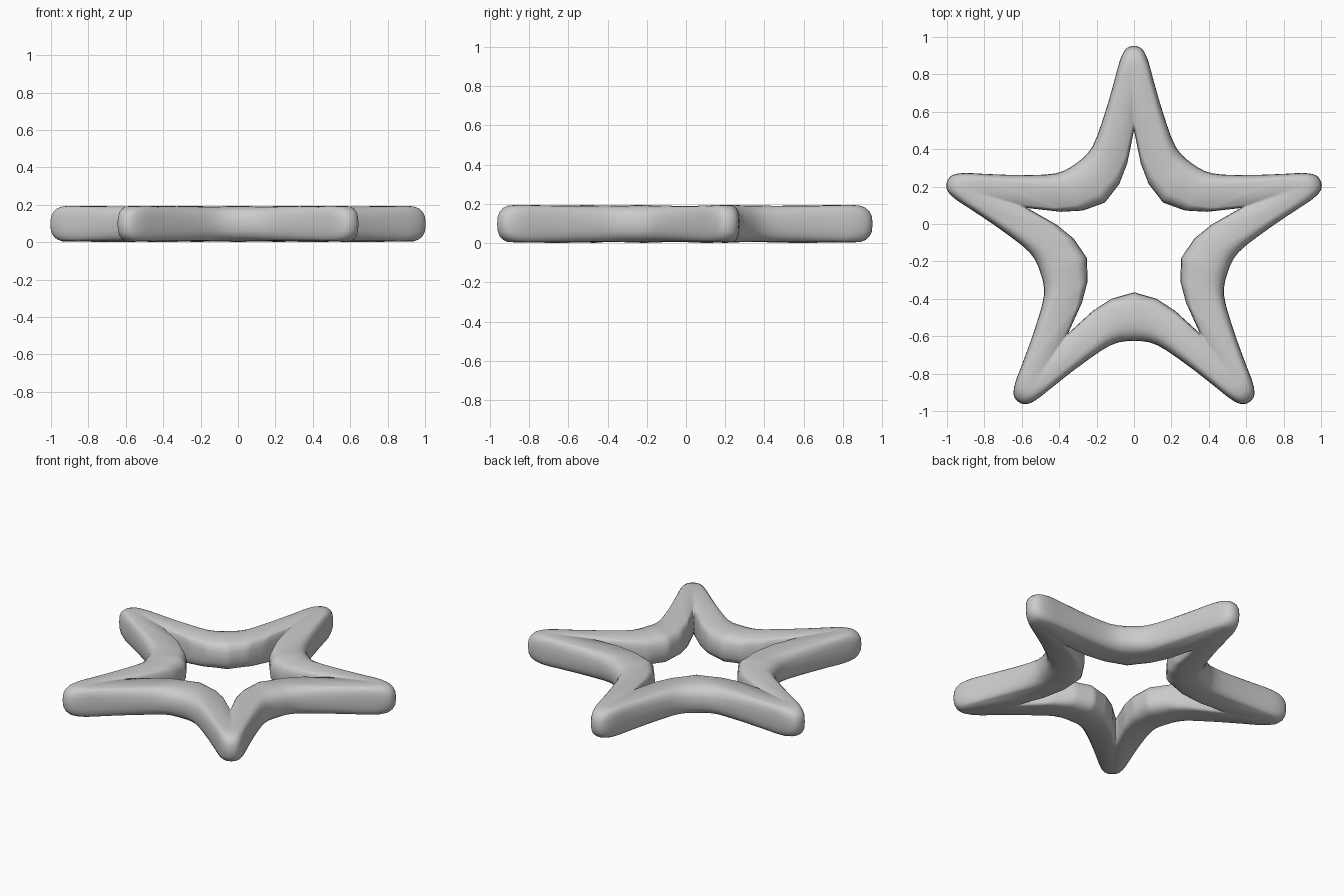
import bpy, bmesh, math
from mathutils import Vector

if "Cube" in bpy.data.objects:
    bpy.data.objects.remove(bpy.data.objects["Cube"])

CY = -0.10          # centre of the star
SUB = 3             # smoothing steps per outer control point
NQ = 5              # steps per quarter of the tube section

# Half of one arm, from the tip (straight up) to the valley at 36 degrees
OUTER = [(0, 1.052), (0.043, 1.036), (0.075, 0.975), (0.104, 0.87),
         (0.155, 0.695), (0.222, 0.515), (0.309, 0.425)]
INNER_KEY = [(0, 0.6), (0.036, 0.424), (0.079, 0.313), (0.156, 0.214)]
HALF_H = [0.097, 0.096, 0.094, 0.092, 0.092, 0.094, 0.097]

# Inner outline keeps straight facets between its key points
INNER = []
for a, b in zip(INNER_KEY, INNER_KEY[1:]):
    INNER += [a, ((a[0] + b[0]) / 2, (a[1] + b[1]) / 2)]
INNER.append(INNER_KEY[-1])


def full_loop(half):
    """Mirror the half arm and repeat it five times, going clockwise."""
    arm = [(-x, y) for x, y in half[:0:-1]] + list(half[:-1])
    pts = []
    for k in range(5):
        c, s = math.cos(k * math.tau / 5), math.sin(k * math.tau / 5)
        pts += [Vector((x * c + y * s, -x * s + y * c)) for x, y in arm]
    return pts


def spline(p, i, t):
    """Catmull-Rom point on a closed loop."""
    n = len(p)
    a, b, c, d = p[i - 1], p[i], p[(i + 1) % n], p[(i + 2) % n]
    return 0.5 * (2 * b + (c - a) * t + (2 * a - 5 * b + 4 * c - d) * t * t
                  + (3 * b - a - 3 * c + d) * t ** 3)


outer, inner = full_loop(OUTER), full_loop(INNER)
heights = (HALF_H[:0:-1] + HALF_H[:-1]) * 5
n = len(outer)

# Loft a rounded section around the star
bm = bmesh.new()
rings = []
for i in range(n):
    for s in range(SUB):
        t = s / SUB
        po = spline(outer, i, t)
        pi = inner[i].lerp(inner[(i + 1) % n], t)
        h = heights[i] * (1 - t) + heights[(i + 1) % n] * t
        w = (po - pi).length
        ro, ri = min(0.11, w / 2), min(0.10, w / 2)
        ring = []
        for q in range(4 * NQ):
            a = math.tau * q / (4 * NQ)
            ca, sa = math.cos(a), math.sin(a)
            cx = math.copysign(abs(ca) ** (2 / 2.6), ca) if abs(ca) > 1e-6 else 0
            cz = math.copysign(abs(sa) ** (2 / 2.6), sa) if abs(sa) > 1e-6 else 0
            d = w - ro + ro * cx if ca >= 0 else ri + ri * cx
            p = pi.lerp(po, d / w)
            ring.append(bm.verts.new((p.x, p.y + CY, 0.098 + h * cz)))
        rings.append(ring)
m = 4 * NQ
for r0, r1 in zip(rings, rings[1:] + rings[:1]):
    for j in range(m):
        k = (j + 1) % m
        bm.faces.new((r0[j], r0[k], r1[k], r1[j]))
bmesh.ops.recalc_face_normals(bm, faces=bm.faces)
for f in bm.faces:
    f.smooth = True

me = bpy.data.meshes.new("star_ring")
bm.to_mesh(me)
bm.free()
star = bpy.data.objects.new("star_ring", me)
bpy.context.collection.objects.link(star)
